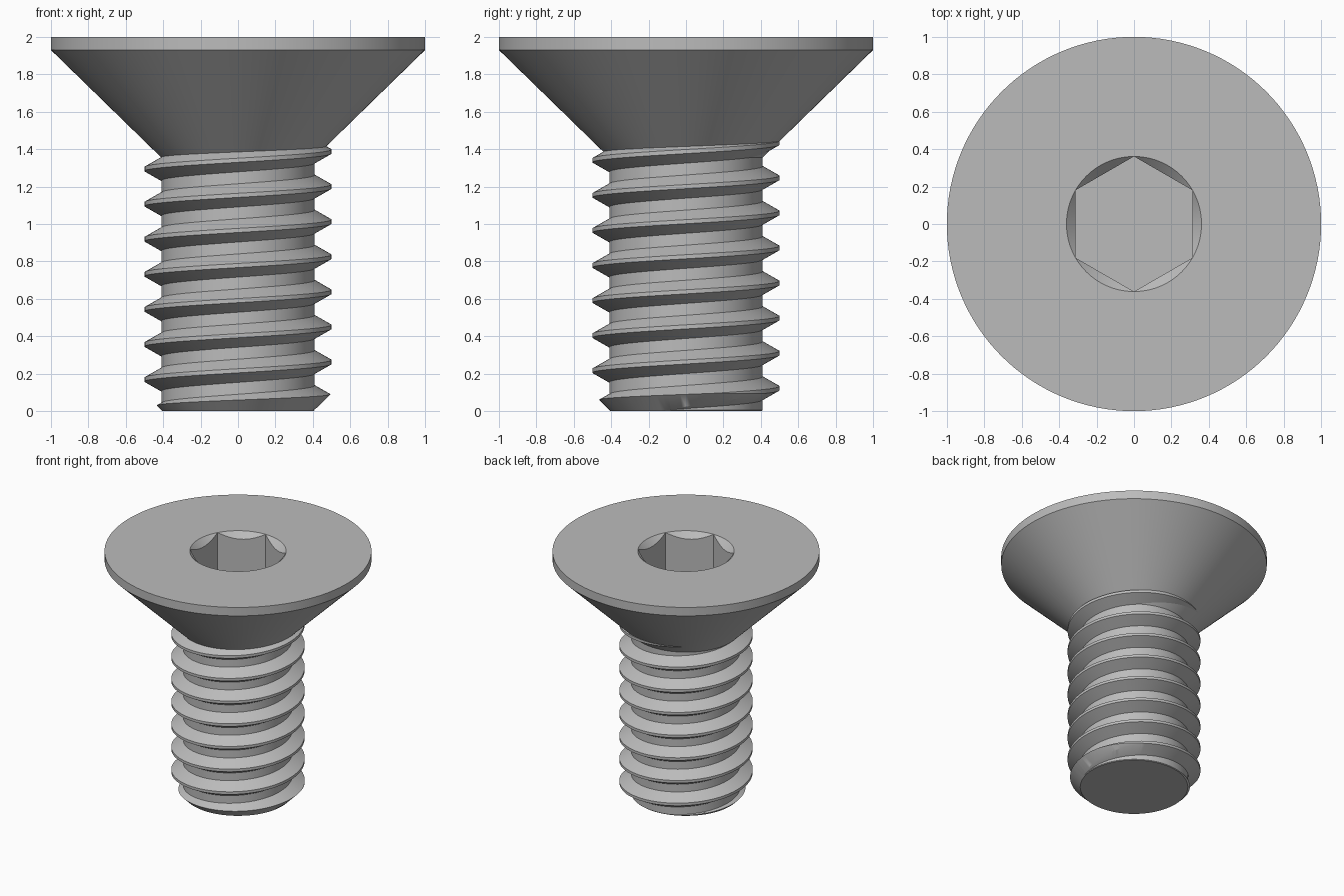
import bpy, bmesh, math

if "Cube" in bpy.data.objects:
    bpy.data.objects.remove(bpy.data.objects["Cube"])

PITCH, CREST_R, ROOT_R, STEPS = 0.1875, 0.5, 0.41, 96

steel = bpy.data.materials.new("grey steel")
steel.use_nodes = True
GREY = (0.5, 0.5, 0.5, 1)
steel.diffuse_color = GREY
steel.node_tree.nodes["Principled BSDF"].inputs["Base Color"].default_value = GREY


def add_object(name, bm):
    bmesh.ops.recalc_face_normals(bm, faces=bm.faces)
    mesh = bpy.data.meshes.new(name)
    bm.to_mesh(mesh)
    bm.free()
    mesh.materials.append(steel)
    obj = bpy.data.objects.new(name, mesh)
    bpy.context.collection.objects.link(obj)
    return obj


def lathe(name, profile, sides=STEPS, turn=0.0):
    """Closed solid from (radius, height) rings, capped at both ends."""
    bm = bmesh.new()
    rings = [[bm.verts.new((r * math.cos(turn + math.tau * i / sides),
                            r * math.sin(turn + math.tau * i / sides), z))
              for i in range(sides)] for r, z in profile]
    for a, b in zip(rings, rings[1:]):
        for i in range(sides):
            j = (i + 1) % sides
            bm.faces.new((a[i], a[j], b[j], b[i]))
    bm.faces.new(rings[0])
    bm.faces.new(rings[-1])
    return add_object(name, bm)


def combine(obj, tool, operation):
    mod = obj.modifiers.new(operation, "BOOLEAN")
    mod.operation, mod.object, mod.solver = operation, tool, "EXACT"
    bpy.context.view_layer.objects.active = obj
    bpy.ops.object.modifier_apply(modifier=mod.name)
    bpy.data.objects.remove(tool)


def smooth(obj):
    bpy.ops.object.select_all(action="DESELECT")
    obj.select_set(True)
    bpy.context.view_layer.objects.active = obj
    bpy.ops.object.shade_smooth_by_angle(angle=math.radians(25))


# Threaded shank: one helical strip whose turns join edge to edge
def helical_shank(turns=12, start=0.075 - 2 * PITCH):
    tooth = [(ROOT_R, -0.062), (CREST_R, -0.011), (CREST_R, 0.011), (ROOT_R, 0.062)]
    bm = bmesh.new()
    rows = []
    for i in range(turns * STEPS + 1):
        a = math.tau * i / STEPS
        rows.append([bm.verts.new((r * math.cos(a), r * math.sin(a),
                                   start + PITCH * i / STEPS + dz)) for r, dz in tooth])
    for i in range(turns * STEPS):
        a, b = rows[i], rows[i + 1]
        for k in range(3):
            bm.faces.new((a[k], b[k], b[k + 1], a[k + 1]))
        if i + 1 + STEPS < len(rows):
            c, d = rows[i + STEPS], rows[i + 1 + STEPS]
            bm.faces.new((a[3], b[3], d[0], c[0]))
    # Trim the ragged ends and cap them
    for z, up in ((-0.06, -1), (1.6, 1)):
        cut = bmesh.ops.bisect_plane(bm, geom=bm.verts[:] + bm.edges[:] + bm.faces[:],
                                     plane_co=(0, 0, z), plane_no=(0, 0, up), clear_outer=True)
        edges = [e for e in cut["geom_cut"] if isinstance(e, bmesh.types.BMEdge)]
        bmesh.ops.contextual_create(bm, geom=edges)
    return add_object("threaded_shank", bm)


shank = helical_shank()
envelope = lathe("shank_envelope", [(0.405, 0), (0.525, 0.12), (0.525, 1.45), (0.3, 1.45)])
combine(shank, envelope, "INTERSECT")
smooth(shank)

# Countersunk head with a hexagonal socket
head = lathe("countersunk_head", [(0.41, 1.355), (1, 1.93), (1, 2)], sides=128)
HEX_R = 0.361
combine(head, lathe("socket_cutter", [(HEX_R, 1.6), (HEX_R, 2.1)], 6, math.pi / 2), "DIFFERENCE")
combine(head, lathe("socket_chamfer_cutter", [(0.26, 1.9), (0.462, 2.1)]), "DIFFERENCE")
smooth(head)

# Solid core inside the socket depth is removed from the shank top
combine(shank, lathe("shank_top_cutter", [(0.7, 1.44), (0.7, 1.7)]), "DIFFERENCE")
